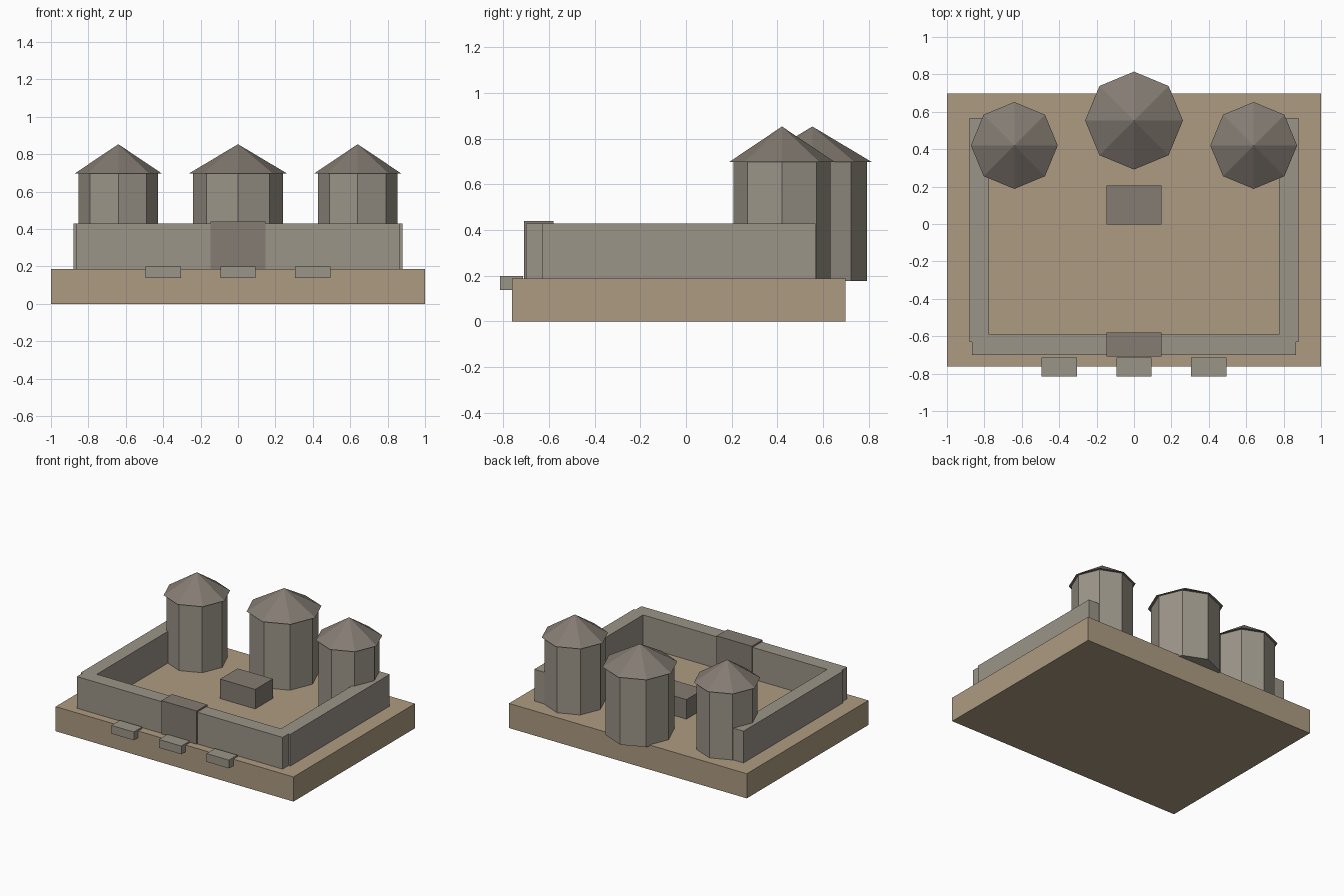
import bpy
from math import pi

if "Cube" in bpy.data.objects:
    bpy.data.objects.remove(bpy.data.objects["Cube"])


def material(name, rgb):
    m = bpy.data.materials.new(name)
    m.diffuse_color = (*rgb, 1)
    m.use_nodes = True
    m.node_tree.nodes["Principled BSDF"].inputs["Base Color"].default_value = m.diffuse_color
    return m


earth = material("earth", (0.42, 0.33, 0.22))
stone = material("stone", (0.33, 0.30, 0.25))
dark = material("dark_stone", (0.23, 0.20, 0.17))


def box(name, x, y, z, mat):
    """Box given by (min, max) ranges along each axis."""
    spans = (x, y, z)
    bpy.ops.mesh.primitive_cube_add(size=1, location=[(a + b) / 2 for a, b in spans])
    ob = bpy.context.object
    ob.name = name
    ob.scale = [b - a for a, b in spans]
    bpy.ops.object.transform_apply(location=False, rotation=False, scale=True)
    ob.data.materials.append(mat)


def octagon(name, x, y, z0, z1, r, tip, mat):
    """Eight-sided prism, or pyramid when tip is 0."""
    bpy.ops.mesh.primitive_cone_add(vertices=8, radius1=r, radius2=tip,
                                    depth=z1 - z0, location=(x, y, (z0 + z1) / 2))
    ob = bpy.context.object
    ob.name = name
    ob.data.materials.append(mat)


# Ground slab
box("base", (-1, 1), (-0.762, 0.698), (0, 0.187), earth)

# Courtyard walls, open at the back
box("front_wall", (-0.865, 0.865), (-0.70, -0.59), (0.18, 0.428), stone)
box("left_wall", (-0.88, -0.774), (-0.63, 0.566), (0.18, 0.428), stone)
box("right_wall", (0.774, 0.88), (-0.63, 0.566), (0.18, 0.428), stone)

# Gate block and the low block in the courtyard
box("gate", (-0.148, 0.148), (-0.708, -0.58), (0.18, 0.44), dark)
box("courtyard_block", (-0.148, 0.148), (-0.004, 0.207), (0.18, 0.335), dark)

# Steps along the front edge
for x in (-0.4, 0, 0.4):
    box("step", (x - 0.094, x + 0.094), (-0.815, -0.714), (0.137, 0.2), stone)

# Towers with overhanging pointed roofs
for side, x, y, r in (("left", -0.64, 0.42, 0.213),
                      ("middle", 0, 0.553, 0.24),
                      ("right", 0.64, 0.42, 0.213)):
    octagon(side + "_tower", x, y, 0.177, 0.70, r, r, stone)
    octagon(side + "_roof", x, y, 0.697, 0.853, r * 1.09, 0, dark)
